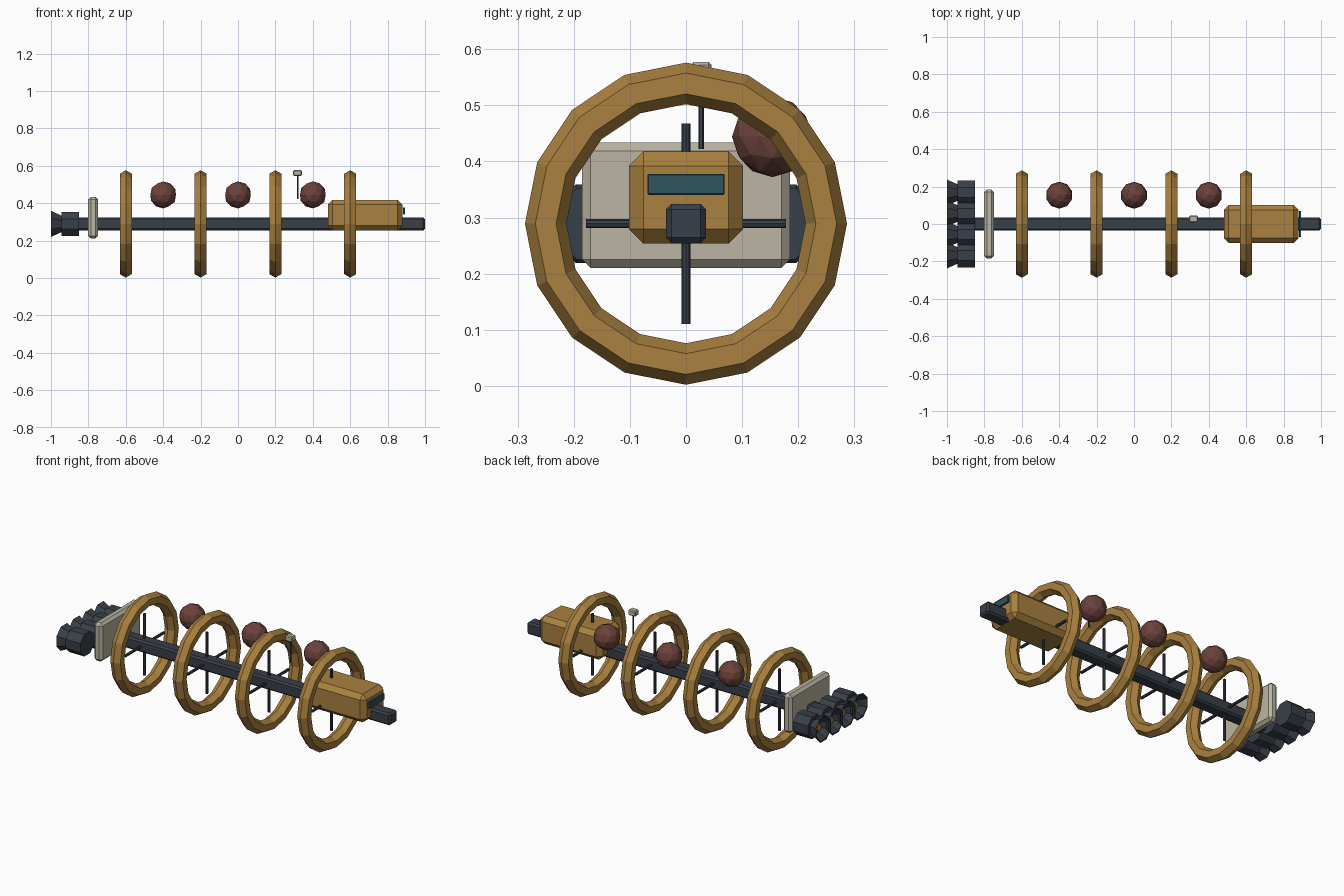
import bpy, bmesh
from math import pi
from mathutils import Matrix

if "Cube" in bpy.data.objects:
    bpy.data.objects.remove(bpy.data.objects["Cube"])

ZC = 0.289  # height of the main axis


def mat(name, r, g, b):
    m = bpy.data.materials.new(name)
    m.diffuse_color = (r, g, b, 1)
    m.use_nodes = True
    m.node_tree.nodes["Principled BSDF"].inputs["Base Color"].default_value = m.diffuse_color
    return m


DARK = mat("dark_steel", 0.04, 0.05, 0.065)
GOLD = mat("ochre", 0.40, 0.22, 0.05)
PALE = mat("pale_grey", 0.50, 0.46, 0.36)
RUST = mat("rust_red", 0.15, 0.055, 0.045)
TEAL = mat("teal_glass", 0.03, 0.09, 0.11)


def finish(name, material):
    o = bpy.context.object
    o.name = name
    o.data.materials.append(material)
    return o


def box(name, material, loc, size, bevel=0.0):
    bpy.ops.mesh.primitive_cube_add(size=1, location=loc)
    o = finish(name, material)
    o.data.transform(Matrix.Diagonal((*size, 1)))
    if bevel:
        b = o.modifiers.new("bevel", 'BEVEL')
        b.width = bevel
        b.segments = 1
    return o


def rod(name, material, loc, radius, length, rot=(0, 0, 0), sides=8):
    bpy.ops.mesh.primitive_cylinder_add(vertices=sides, radius=radius, depth=length,
                                        location=loc, rotation=rot)
    return finish(name, material)


def lathe_x(name, material, loc, profile, sides=8):
    """Revolve (x, radius) points about the x axis, with a flat facing up."""
    bm = bmesh.new()
    rings = []
    for x, r in profile:
        m = Matrix.Translation((x, 0, 0)) @ Matrix.Rotation(pi / 2, 4, 'Y') @ Matrix.Rotation(pi / sides, 4, 'Z')
        rings.append(bmesh.ops.create_circle(bm, segments=sides, radius=r, matrix=m)["verts"])
    for a, b in zip(rings, rings[1:]):
        for i in range(sides):
            j = (i + 1) % sides
            bm.faces.new((a[i], a[j], b[j], b[i]))
    bm.faces.new(rings[0])
    bm.faces.new(rings[-1])
    bmesh.ops.recalc_face_normals(bm, faces=bm.faces)
    me = bpy.data.meshes.new(name)
    bm.to_mesh(me)
    bm.free()
    me.materials.append(material)
    o = bpy.data.objects.new(name, me)
    o.location = loc
    bpy.context.collection.objects.link(o)
    return o


# Central spine
box("spine", DARK, (0.07, 0, ZC), (1.86, 0.072, 0.07), 0.01)

# Habitat rings with crossed spokes
for i, x in enumerate((-0.6, -0.2, 0.2, 0.6)):
    bpy.ops.mesh.primitive_torus_add(major_segments=16, minor_segments=6, major_radius=0.25,
                                     minor_radius=0.037, location=(x, 0, ZC),
                                     rotation=(0, pi / 2, 0))
    finish(f"ring_{i}", GOLD)
    rod(f"spoke_vertical_{i}", DARK, (x, 0, ZC), 0.008, 0.357)
    rod(f"spoke_horizontal_{i}", DARK, (x, 0, ZC), 0.008, 0.357, (pi / 2, 0, 0))

# Command module with window strip
box("command_module", GOLD, (0.68, 0, 0.336), (0.4, 0.204, 0.164), 0.026)
box("window", TEAL, (0.888, 0, 0.359), (0.012, 0.138, 0.037), 0.002)

# Shield plate ahead of the engines
box("shield_plate", PALE, (-0.775, 0, 0.322), (0.054, 0.37, 0.224), 0.015)

# Engines: body, flared hollow nozzle and glowing core
for i in range(4):
    loc = (0, (i - 1.5) * 0.112, ZC)
    lathe_x(f"engine_{i}", DARK, loc, [(-0.85, 0.069), (-0.945, 0.069)])
    lathe_x(f"nozzle_{i}", DARK, loc,
            [(-0.94, 0.046), (-1.0, 0.0755), (-0.999, 0.068), (-0.955, 0.038)])
    lathe_x(f"nozzle_core_{i}", GOLD, loc, [(-0.95, 0.02), (-0.975, 0.02)])

# Storage tanks
for i, x in enumerate((-0.4, 0, 0.4)):
    bpy.ops.mesh.primitive_ico_sphere_add(subdivisions=2, radius=0.072,
                                          location=(x, 0.154, 0.444))
    finish(f"tank_{i}", RUST)

# Antenna mast and sensor head
rod("antenna_mast", DARK, (0.32, 0.027, 0.492), 0.005, 0.14, sides=6)
box("sensor_head", PALE, (0.318, 0.027, 0.561), (0.046, 0.037, 0.032), 0.005)
